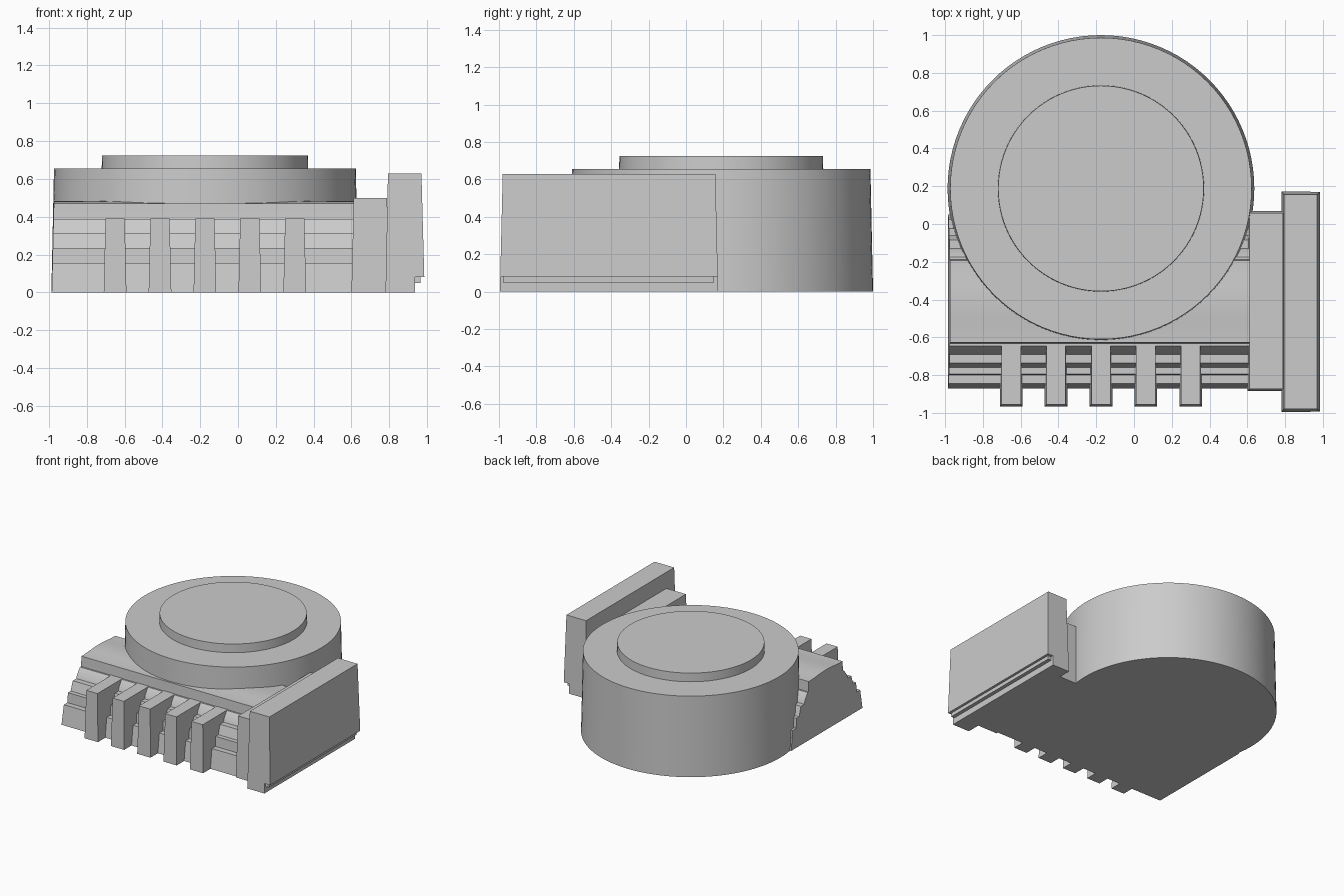
import bpy, bmesh, math

if "Cube" in bpy.data.objects:
    bpy.data.objects.remove(bpy.data.objects["Cube"])

grey = bpy.data.materials.new("plain grey")
grey.use_nodes = True
tone = (0.6, 0.6, 0.6, 1)
grey.diffuse_color = tone
grey.node_tree.nodes["Principled BSDF"].inputs["Base Color"].default_value = tone

DRAFT = 0.024                      # inward slope of every wall


def finish(bm, name, smooth=False):
    bmesh.ops.recalc_face_normals(bm, faces=bm.faces)
    mesh = bpy.data.meshes.new(name)
    bm.to_mesh(mesh)
    bm.free()
    obj = bpy.data.objects.new(name, mesh)
    obj.data.materials.append(grey)
    bpy.context.collection.objects.link(obj)
    if smooth:
        bpy.ops.object.select_all(action="DESELECT")
        obj.select_set(True)
        bpy.context.view_layer.objects.active = obj
        bpy.ops.object.shade_smooth_by_angle(angle=math.radians(20))
    return obj


def prism(name, profile, start, end, axis, smooth=False):
    """Extrude an upright profile along x or y, with drafted ends."""
    bm = bmesh.new()
    rings = []
    for base, side in ((start, 1), (end, -1)):
        ring = []
        for a, z in profile:
            b = base + side * DRAFT * z
            ring.append(bm.verts.new((a, b, z) if axis == "y" else (b, a, z)))
        rings.append(ring)
        bm.faces.new(ring)
    n = len(profile)
    for i in range(n):
        j = (i + 1) % n
        bm.faces.new((rings[0][i], rings[0][j], rings[1][j], rings[1][i]))
    return finish(bm, name, smooth)


def block(name, x0, x1, y0, y1, top):
    d = DRAFT * top
    return prism(name, [(x0, 0), (x1, 0), (x1 - d, top), (x0 + d, top)], y0, y1, "y")


def disc(name, r_low, r_high, z0, z1):
    bm = bmesh.new()
    bmesh.ops.create_cone(bm, cap_ends=True, segments=96, radius1=r_low,
                          radius2=r_high, depth=z1 - z0)
    bmesh.ops.translate(bm, verts=bm.verts, vec=(-0.175, 0.188, (z0 + z1) / 2))
    return finish(bm, name, True)


# Round drum with raised lid
disc("drum", 0.812, 0.798, 0, 0.655)
disc("drum_lid", 0.546, 0.544, 0.65, 0.725)

# Stepped hall: front half of the section, mirrored to the back
MID = -0.41
steps = [(-0.87, 0), (-0.845, 0.155), (-0.80, 0.155), (-0.795, 0.235),
         (-0.76, 0.235), (-0.735, 0.31), (-0.69, 0.31), (-0.68, 0.34),
         (-0.645, 0.388), (-0.632, 0.388), (-0.63, 0.425), (-0.628, 0.47)]
arch = [(MID + 0.218 * t / 6, 0.47 + 0.006 * (1 + math.cos(math.pi * t / 6)))
        for t in range(-5, 6)]
back = [(2 * MID - y, z) for y, z in reversed(steps)]
prism("stepped_hall", steps + arch + back, -0.985, 0.64, "x", True)

# Buttresses along the front
for i in range(5):
    x = -0.65 + 0.2375 * i
    block("buttress_%d" % (i + 1), x - 0.06, x + 0.06, -0.965, -0.60, 0.39)

# Link between hall and end wall
block("link_block", 0.60, 0.80, -0.885, 0.07, 0.50)

# Tall end wall with an undercut foot
prism("end_wall", [(0.78, 0), (0.935, 0), (0.935, 0.08), (0.985, 0.08),
                   (0.97, 0.628), (0.793, 0.628)], -0.995, 0.172, "y")
prism("foot_strip", [(0.92, 0.05), (0.965, 0.05), (0.965, 0.085), (0.92, 0.085)],
      -0.98, 0.15, "y")
